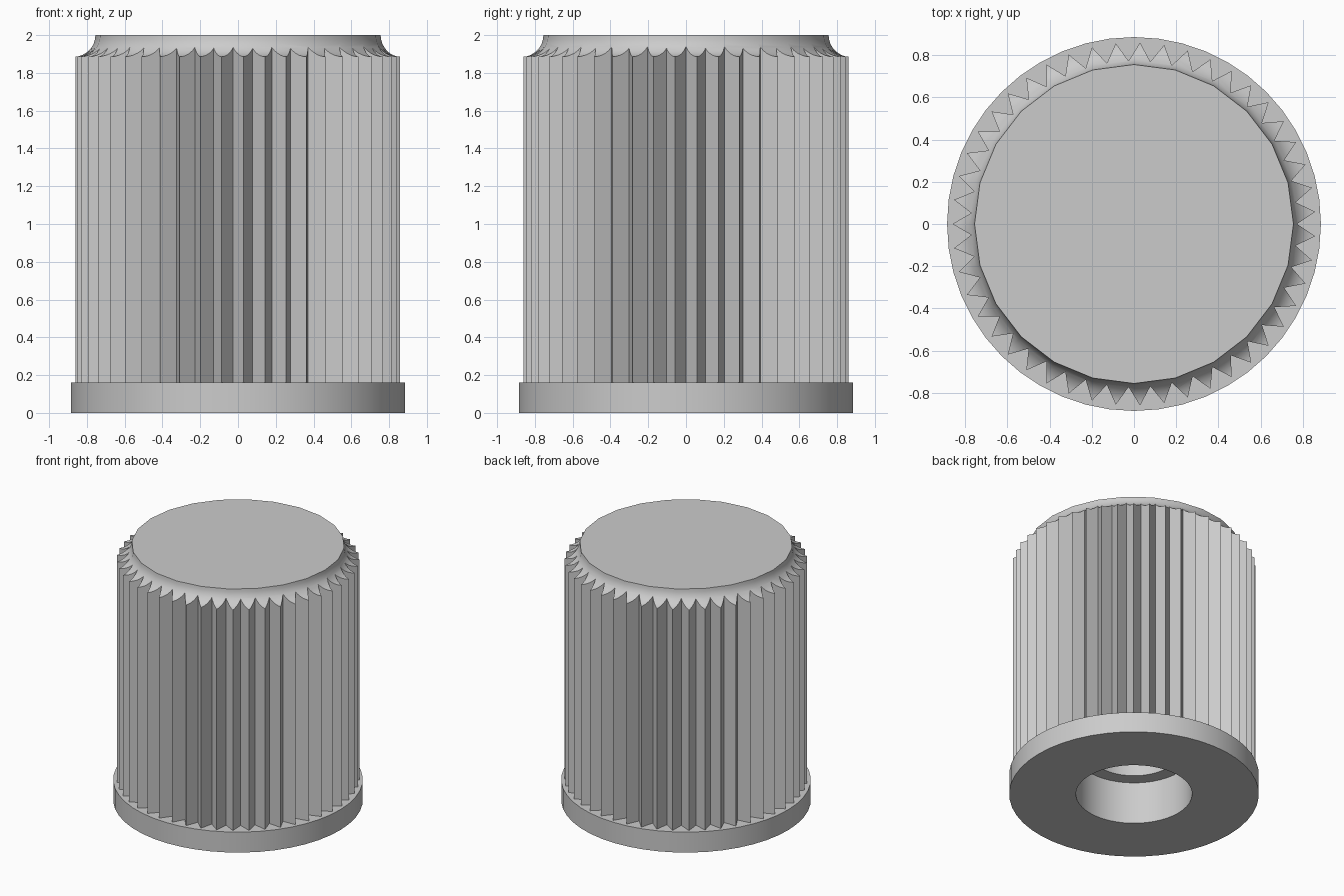
import bpy, bmesh, math
from math import sin, cos, pi

if "Cube" in bpy.data.objects:
    bpy.data.objects.remove(bpy.data.objects["Cube"], do_unlink=True)

TEETH = 47
TIP_R, ROOT_R = 0.86, 0.772
COLLAR_R, COLLAR_TOP = 0.885, 0.16
HOLE_R, LEDGE_Z, SHAFT_R, SHAFT_TOP = 0.412, 0.33, 0.31, 1.3
TOP_R, TOP_Z, COVE = 0.755, 2.0, 0.115

grey = bpy.data.materials.new("light grey")
grey.use_nodes = True
colour = (0.6, 0.6, 0.6, 1)
grey.diffuse_color = colour
grey.node_tree.nodes["Principled BSDF"].inputs["Base Color"].default_value = colour


def finish(name, bm):
    bmesh.ops.recalc_face_normals(bm, faces=bm.faces)
    mesh = bpy.data.meshes.new(name)
    bm.to_mesh(mesh)
    bm.free()
    mesh.materials.append(grey)
    obj = bpy.data.objects.new(name, mesh)
    bpy.context.collection.objects.link(obj)
    return obj


def lathe(name, profile, sides, ring=False):
    """Turn (radius, z) points about z; a ring joins last to first, else caps close it."""
    bm = bmesh.new()
    loops = [[bm.verts.new((r * cos(2 * pi * i / sides), r * sin(2 * pi * i / sides), z))
              for i in range(sides)] for r, z in profile]
    pairs = list(zip(loops, loops[1:]))
    if ring:
        pairs.append((loops[-1], loops[0]))
    else:
        bm.faces.new(loops[0])
        bm.faces.new(loops[-1])
    for a, b in pairs:
        for i in range(sides):
            j = (i + 1) % sides
            bm.faces.new((a[i], a[j], b[j], b[i]))
    return finish(name, bm)


def boolean(obj, cutter, operation):
    mod = obj.modifiers.new(operation.lower(), "BOOLEAN")
    mod.operation, mod.object, mod.solver = operation, cutter, "EXACT"
    bpy.context.view_layer.objects.active = obj
    bpy.ops.object.modifier_apply(modifier=mod.name)
    bpy.data.objects.remove(cutter, do_unlink=True)


def smooth(obj):
    bpy.ops.object.select_all(action="DESELECT")
    obj.select_set(True)
    bpy.context.view_layer.objects.active = obj
    bpy.ops.object.shade_smooth_by_angle(angle=math.radians(30))


# Fluted grip: a star-shaped prism with one tooth on the -x axis
bm = bmesh.new()
star = []
for i in range(2 * TEETH):
    r = ROOT_R if i % 2 else TIP_R
    a = pi + pi * i / TEETH
    star.append(bm.verts.new((r * cos(a), r * sin(a), COLLAR_TOP)))
base = bm.faces.new(star)
top = bmesh.ops.extrude_face_region(bm, geom=[base])["geom"]
bmesh.ops.translate(bm, vec=(0, 0, TOP_Z + 0.1 - COLLAR_TOP),
                    verts=[v for v in top if isinstance(v, bmesh.types.BMVert)])
grip = finish("fluted_grip", bm)

# Concave shoulder trims the tops of the teeth
cove = [(TOP_R + COVE * (1 - cos(a)), TOP_Z - COVE * sin(a))
        for a in (pi / 2 * k / 8 for k in range(8, -1, -1))]
shoulder = lathe("shoulder_cutter", [(1, 0), (1, TOP_Z - COVE)] + cove, 24)
boolean(grip, shoulder, "INTERSECT")

# Stepped shaft bore inside the grip
bore = lathe("bore_cutter", [(HOLE_R, 0), (HOLE_R, LEDGE_Z),
                             (SHAFT_R, LEDGE_Z), (SHAFT_R, SHAFT_TOP)], 48)
boolean(grip, bore, "DIFFERENCE")
smooth(grip)

# Collar ring at the foot
collar = lathe("base_collar", [(HOLE_R, 0), (COLLAR_R, 0),
                               (COLLAR_R, COLLAR_TOP), (HOLE_R, COLLAR_TOP)], 48, ring=True)
smooth(collar)
